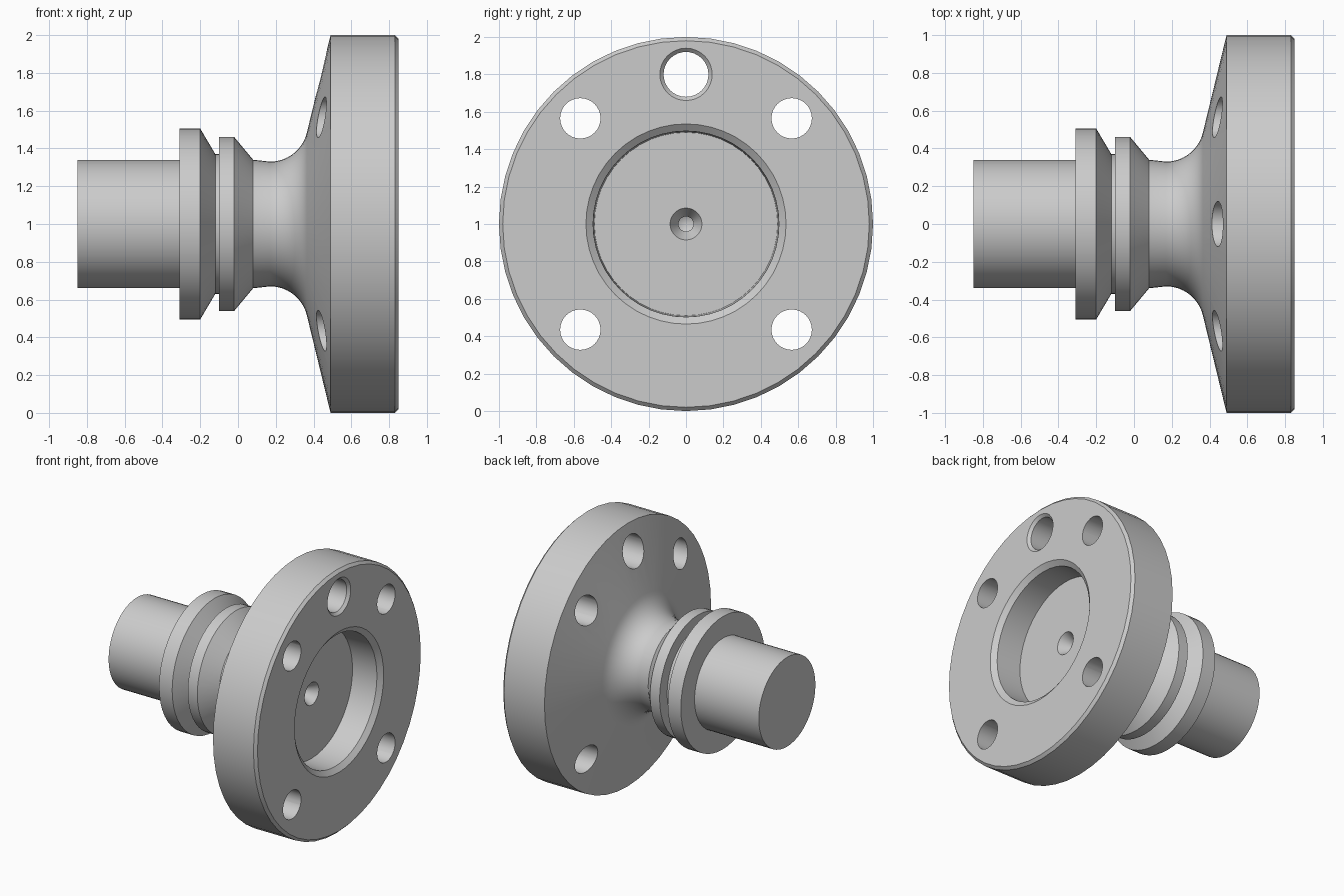
import bpy, bmesh
from math import radians, sin, cos, pi
from mathutils import Vector, Matrix

cube = bpy.data.objects.get("Cube")
if cube:
    bpy.data.objects.remove(cube, do_unlink=True)

AXIS_Z = 1.0

metal = bpy.data.materials.new("light_grey_metal")
metal.use_nodes = True
grey = (0.6, 0.6, 0.6, 1)
metal.diffuse_color = grey
metal.node_tree.nodes["Principled BSDF"].inputs["Base Color"].default_value = grey


def lathe(name, profile, steps, y=0.0, z=AXIS_Z):
    """Turn an (x, radius) profile about an axis parallel to x."""
    bm = bmesh.new()
    verts = [bm.verts.new((x, 0, r)) for x, r in profile]
    edges = [bm.edges.new(pair) for pair in zip(verts, verts[1:])]
    bmesh.ops.spin(bm, geom=verts + edges, cent=(0, 0, 0), axis=(1, 0, 0),
                   angle=2 * pi, steps=steps, use_duplicate=False)
    bmesh.ops.remove_doubles(bm, verts=bm.verts, dist=1e-4)
    bmesh.ops.recalc_face_normals(bm, faces=bm.faces)
    bm.transform(Matrix.Translation(Vector((0, y, z))))
    mesh = bpy.data.meshes.new(name)
    bm.to_mesh(mesh)
    bm.free()
    mesh.materials.append(metal)
    obj = bpy.data.objects.new(name, mesh)
    bpy.context.scene.collection.objects.link(obj)
    return obj


# Neck fillet, tangent to the neck and to the sloping flange back
fillet = [(0.17 + 0.2 * sin(radians(a)), 0.53 - 0.2 * cos(radians(a)))
          for a in range(0, 78, 7)]

# Shaft, two collars and groove
shaft = [(-0.85, 0), (-0.85, 0.34), (-0.31, 0.34), (-0.31, 0.505), (-0.20, 0.505),
         (-0.12, 0.37), (-0.10, 0.37), (-0.10, 0.46), (-0.02, 0.46), (0.08, 0.34)]
# Flange rim, recess and centre drilling
flange = [(0.49, 1), (0.83, 1), (0.85, 0.98), (0.85, 0.535), (0.82, 0.497),
          (0.62, 0.49), (0.62, 0.085), (0.54, 0.04), (0.46, 0.04), (0.44, 0)]
body = lathe("flanged_shaft", shaft + fillet + flange, 48)

# Bolt holes on the diagonals, plus a countersunk hole at the top
cutters = []
for sy in (-1, 1):
    for sz in (-1, 1):
        cutters.append(lathe("bolt_hole_cutter",
                             [(0.2, 0), (0.2, 0.108), (1, 0.108), (1, 0)],
                             32, 0.565 * sy, AXIS_Z + 0.565 * sz))
cutters.append(lathe("top_hole_cutter",
                     [(0.2, 0), (0.2, 0.12), (0.83, 0.12), (0.85, 0.14), (1, 0.14), (1, 0)],
                     32, 0, AXIS_Z + 0.8))

bpy.ops.object.select_all(action='DESELECT')
body.select_set(True)
bpy.context.view_layer.objects.active = body
for cutter in cutters:
    cutter.hide_render = True
    mod = body.modifiers.new("hole", 'BOOLEAN')
    mod.operation = 'DIFFERENCE'
    mod.solver = 'EXACT'
    mod.object = cutter
    bpy.ops.object.modifier_apply(modifier=mod.name)
    bpy.data.objects.remove(cutter, do_unlink=True)

bpy.ops.object.shade_smooth_by_angle(angle=radians(25))
